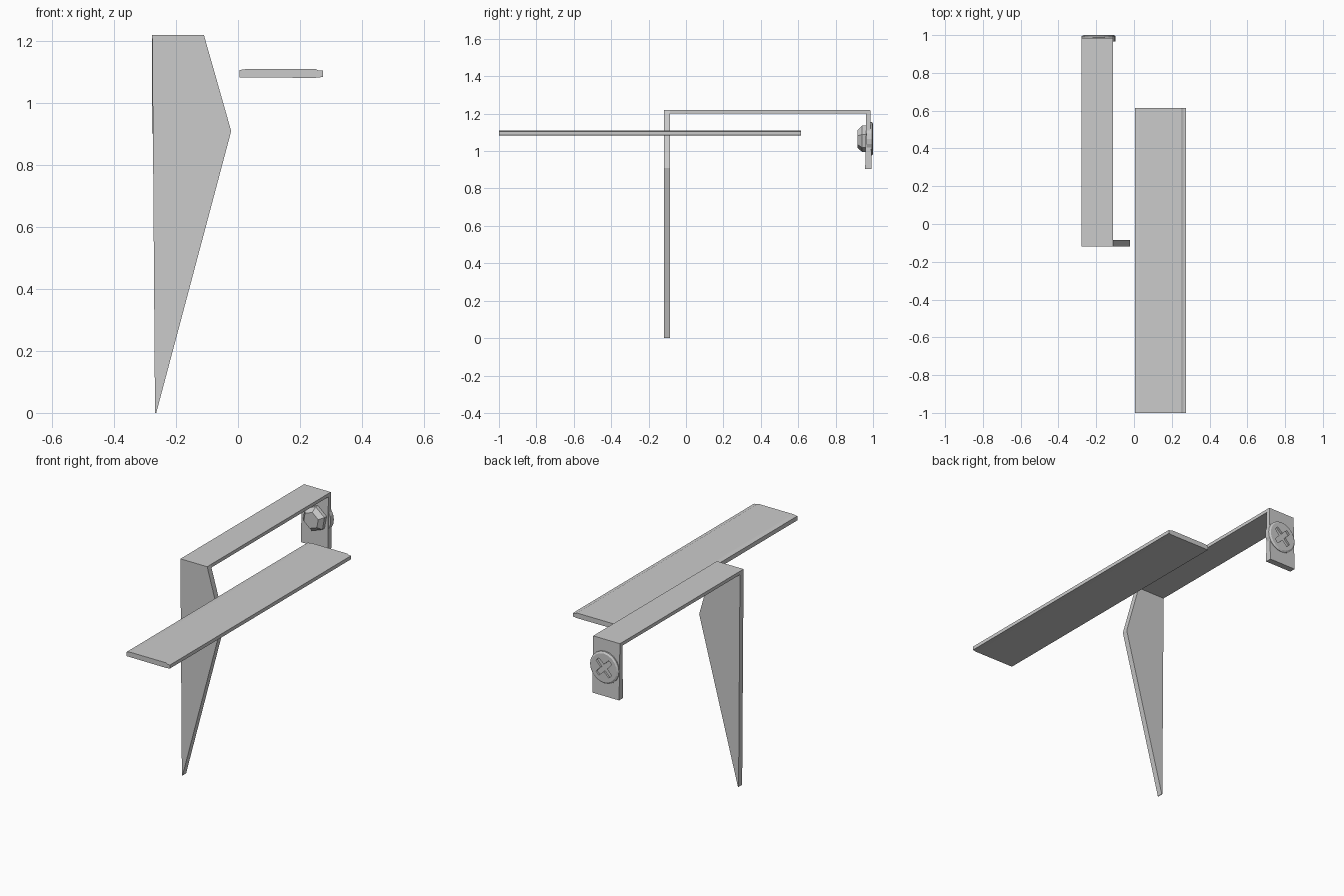
import bpy, bmesh, math
from mathutils import Vector

if "Cube" in bpy.data.objects:
    bpy.data.objects.remove(bpy.data.objects["Cube"])


def finish(name, bm):
    bmesh.ops.recalc_face_normals(bm, faces=bm.faces)
    me = bpy.data.meshes.new(name)
    bm.to_mesh(me)
    bm.free()
    ob = bpy.data.objects.new(name, me)
    bpy.context.collection.objects.link(ob)
    return ob


def prism(name, pts, axis, lo, hi):
    """Extrude a profile along x (pts are y,z) or along y (pts are x,z)."""
    bm = bmesh.new()
    place = (lambda a, b: (lo, a, b)) if axis == 'x' else (lambda a, b: (a, lo, b))
    face = bm.faces.new([bm.verts.new(place(a, b)) for a, b in pts])
    ext = bmesh.ops.extrude_face_region(bm, geom=[face])
    step = Vector((hi - lo, 0, 0)) if axis == 'x' else Vector((0, hi - lo, 0))
    bmesh.ops.translate(bm, vec=step,
                        verts=[g for g in ext['geom'] if isinstance(g, bmesh.types.BMVert)])
    return finish(name, bm)


def turned(name, cx, cz, sides, profile, turn=0):
    """Stack of regular polygons along y; profile is (radius, y) pairs."""
    bm = bmesh.new()
    rings = []
    for r, y in profile:
        ang = [turn + 2 * math.pi * i / sides for i in range(sides)]
        rings.append([bm.verts.new((cx + r * math.cos(a), y, cz + r * math.sin(a))) for a in ang])
    for a, b in zip(rings, rings[1:]):
        for i in range(sides):
            j = (i + 1) % sides
            bm.faces.new((a[i], a[j], b[j], b[i]))
    bm.faces.new(rings[0])
    bm.faces.new(rings[-1])
    return finish(name, bm)


# Loose flat bar with slightly worn long edges
prism("flat_bar", [(0.005, 1.083), (0.25, 1.082), (0.275, 1.085), (0.275, 1.105),
                   (0.262, 1.105), (0.25, 1.111), (0.03, 1.111), (0.005, 1.107)],
      'y', -1.0, 0.615)

# Pointed blade hanging from the bracket
prism("blade", [(-0.277, 1.22), (-0.11, 1.22), (-0.022, 0.91), (-0.264, 0.0), (-0.268, 0.0)],
      'y', -0.118, -0.086)

# Strap folded down into the rear tab
prism("strap", [(-0.086, 1.22), (0.985, 1.22), (0.993, 0.903), (0.958, 0.903),
                (0.963, 1.201), (-0.086, 1.201)],
      'x', -0.277, -0.11)

# Screw through the tab, with a cross recess in its head
CX, CZ = -0.187, 1.065
head = turned("screw_head", CX, CZ, 20, [(0.09, 0.966), (0.09, 0.994), (0.08, 1.0)])
cross = []
for k in range(4):
    a = math.pi / 4 + k * math.pi / 2
    for r, d in ((0.058, -0.22), (0.058, 0.22), (0.02, math.pi / 4)):
        cross.append((CX + r * math.cos(a + d), CZ + r * math.sin(a + d)))
cutter = prism("recess_cutter", cross, 'y', 0.985, 1.02)
cutter.hide_render = True
cutter.hide_viewport = True
cut = head.modifiers.new("recess", 'BOOLEAN')
cut.operation = 'DIFFERENCE'
cut.solver = 'EXACT'
cut.object = cutter

# Tapered hexagonal nut inside the tab
turned("nut", CX, CZ, 6, [(0.072, 0.97), (0.072, 0.942), (0.048, 0.918)], math.radians(20))
